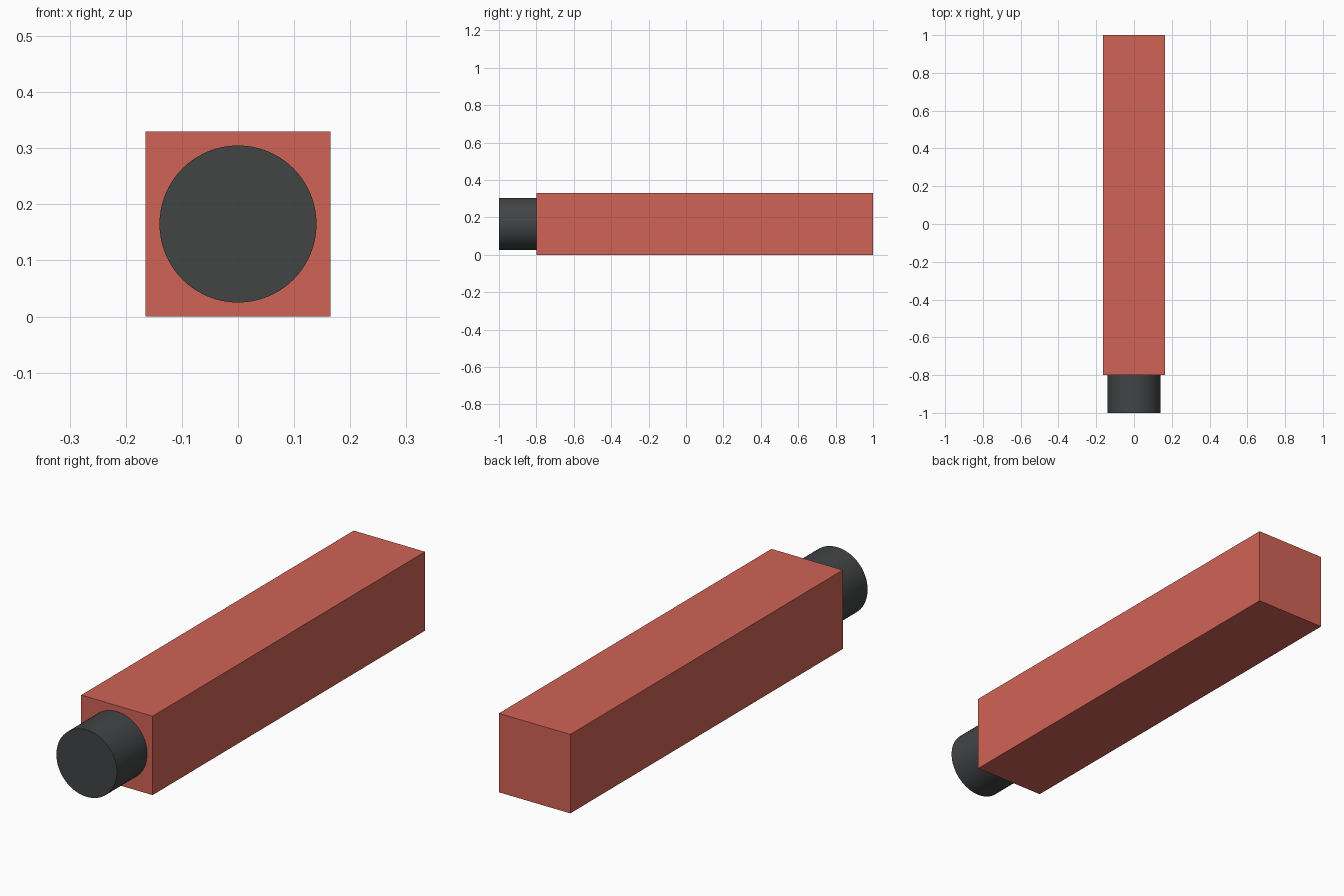
import bpy
import math

if "Cube" in bpy.data.objects:
    bpy.data.objects.remove(bpy.data.objects["Cube"])


def material(name, color):
    mat = bpy.data.materials.new(name)
    mat.diffuse_color = (*color, 1.0)
    mat.use_nodes = True
    mat.node_tree.nodes["Principled BSDF"].inputs["Base Color"].default_value = mat.diffuse_color
    return mat


red = material("red", (0.64, 0.125, 0.095))
dark = material("dark_grey", (0.055, 0.058, 0.06))

HALF = 0.165

# Long square body, resting on the ground
bpy.ops.mesh.primitive_cube_add(size=1, location=(0, 0.1, HALF))
body = bpy.context.object
body.name = "square_body"
body.scale = (2 * HALF, 1.8, 2 * HALF)
bpy.ops.object.transform_apply(location=False, rotation=False, scale=True)
body.data.materials.append(red)

# Round stub on the front end
bpy.ops.mesh.primitive_cylinder_add(
    vertices=64, radius=0.14, depth=0.2,
    location=(0, -0.9, HALF), rotation=(math.pi / 2, 0, 0))
stub = bpy.context.object
stub.name = "round_end_stub"
stub.data.materials.append(dark)
bpy.ops.object.shade_smooth_by_angle(angle=math.radians(30))
